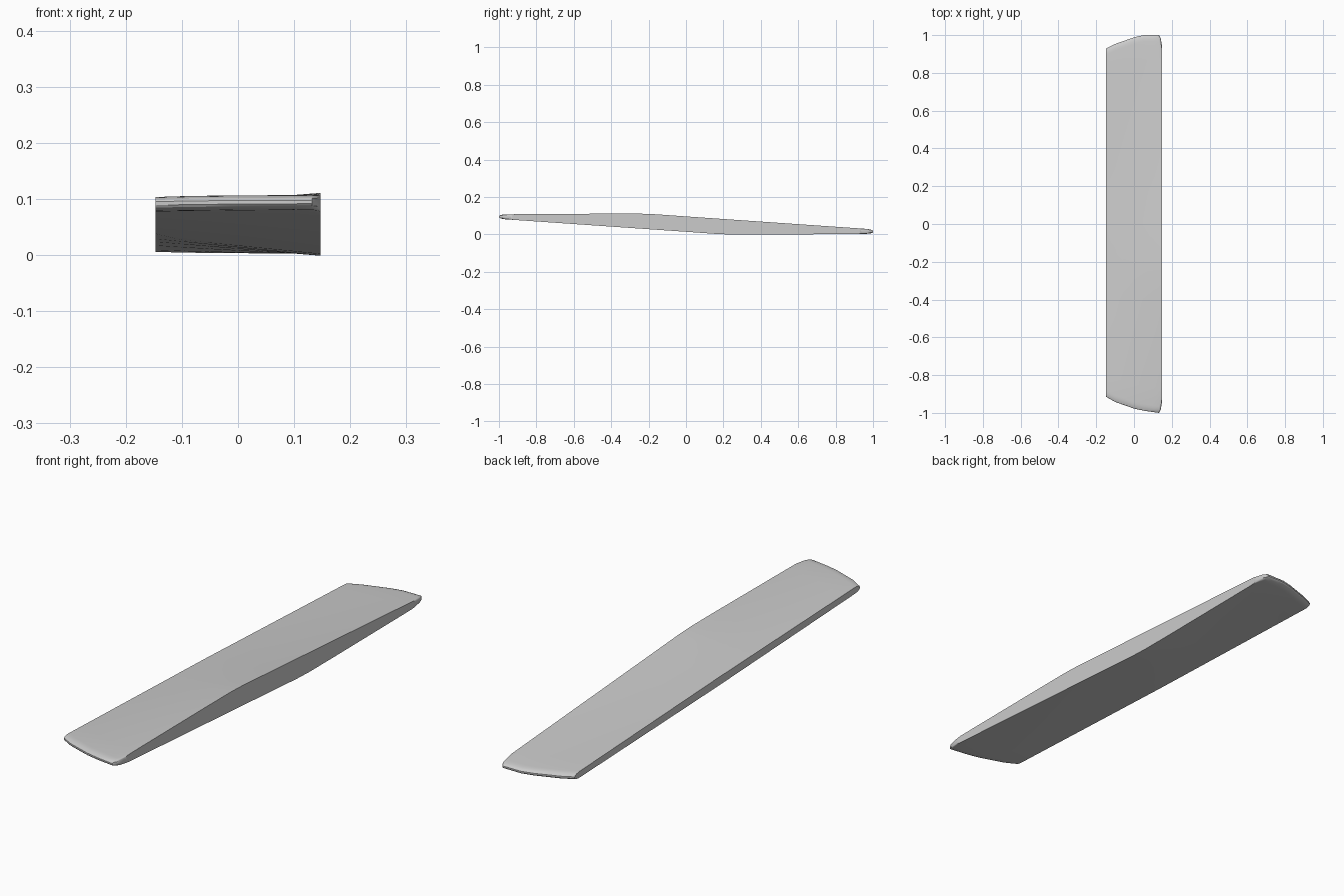
import bpy, bmesh, math

if "Cube" in bpy.data.objects:
    bpy.data.objects.remove(bpy.data.objects["Cube"])

HALF_W, HEIGHT = 0.147, 0.11


def interp(x, pts):
    for (x0, y0), (x1, y1) in zip(pts, pts[1:]):
        if x <= x1:
            return y0 + (y1 - y0) * max(0, x - x0) / (x1 - x0)
    return pts[-1][1]


# Upper profiles along y for the thick (+x) and thin (-x) long edges
THICK = [(-1, .106), (-.9, .108), (-.4, .111), (-.25, .111), (-.17, .108), (0, .096), (1, .027)]
THIN = [(-1, .108), (-.92, .105), (0, .072), (.93, .030), (1, .027)]
# Plan outlines of the two ends
BACK = [(-.147, .93), (-.1, .953), (0, .988), (.05, 1), (.132, 1), (.141, .985), (.147, .95)]
FRONT = [(-.147, -.915), (-.1, -.942), (0, -.977), (.05, -.988), (.132, -1), (.141, -.985), (.147, -.95)]


def top(x, y):
    u = (x + HALF_W) / (2 * HALF_W)
    return u * interp(y, THICK) + (1 - u) * interp(y, THIN)


def bottom(x, y):
    u = (x + HALF_W) / (2 * HALF_W)
    return HEIGHT - u * interp(-y, THICK) - (1 - u) * interp(-y, THIN)


# Stations along the length: rounded nose at each end, even in between
R = 0.035
NOSE = [(R * (1 - math.sin(a)), math.cos(a)) for a in
        (math.radians(d) for d in (90, 65, 40, 20, 0))]
# pairs of (distance from tip, thickness factor), tip first
NOSE = [(d, 0.25 + 0.75 * math.sqrt(max(0, 1 - (1 - d / R) ** 2))) for d, _ in NOSE]
MID = [-.9, -.65, -.4, -.25, -.17, 0, .17, .25, .4, .65, .9]
XS = [-.147, -.1, -.05, 0, .05, .1, .132, .141, .147]

bm = bmesh.new()
upper, lower = [], []
for x in XS:
    y0, y1 = interp(x, FRONT), interp(x, BACK)
    stations = [(y0 + d, f) for d, f in NOSE]
    a, b = y0 + R, y1 - R
    stations += [((a if m < 0 else b) * abs(m) if abs(m) > .5 else m, 1) for m in MID]
    stations += [(y1 - d, f) for d, f in reversed(NOSE)]
    cu, cl = [], []
    for y, f in stations:
        t, b_ = top(x, y), bottom(x, y)
        m, h = (t + b_) / 2, (t - b_) / 2 * f
        cu.append(bm.verts.new((x, y, m + h)))
        cl.append(bm.verts.new((x, y, m - h)))
    upper.append(cu)
    lower.append(cl)

# Top and bottom skins, long sides and end strips
n, k = len(XS), len(upper[0])
for i in range(n - 1):
    for j in range(k - 1):
        bm.faces.new((upper[i][j], upper[i + 1][j], upper[i + 1][j + 1], upper[i][j + 1]))
        bm.faces.new((lower[i][j], lower[i][j + 1], lower[i + 1][j + 1], lower[i + 1][j]))
    for j in (0, k - 1):
        bm.faces.new((upper[i][j], lower[i][j], lower[i + 1][j], upper[i + 1][j]))
for i in (0, n - 1):
    for j in range(k - 1):
        bm.faces.new((upper[i][j], upper[i][j + 1], lower[i][j + 1], lower[i][j]))
bmesh.ops.recalc_face_normals(bm, faces=bm.faces)

mesh = bpy.data.meshes.new("twisted_blade")
bm.to_mesh(mesh)
bm.free()
blade = bpy.data.objects.new("twisted_blade", mesh)
bpy.context.collection.objects.link(blade)
bpy.context.view_layer.objects.active = blade
blade.select_set(True)
bpy.ops.object.shade_smooth_by_angle(angle=math.radians(30))
